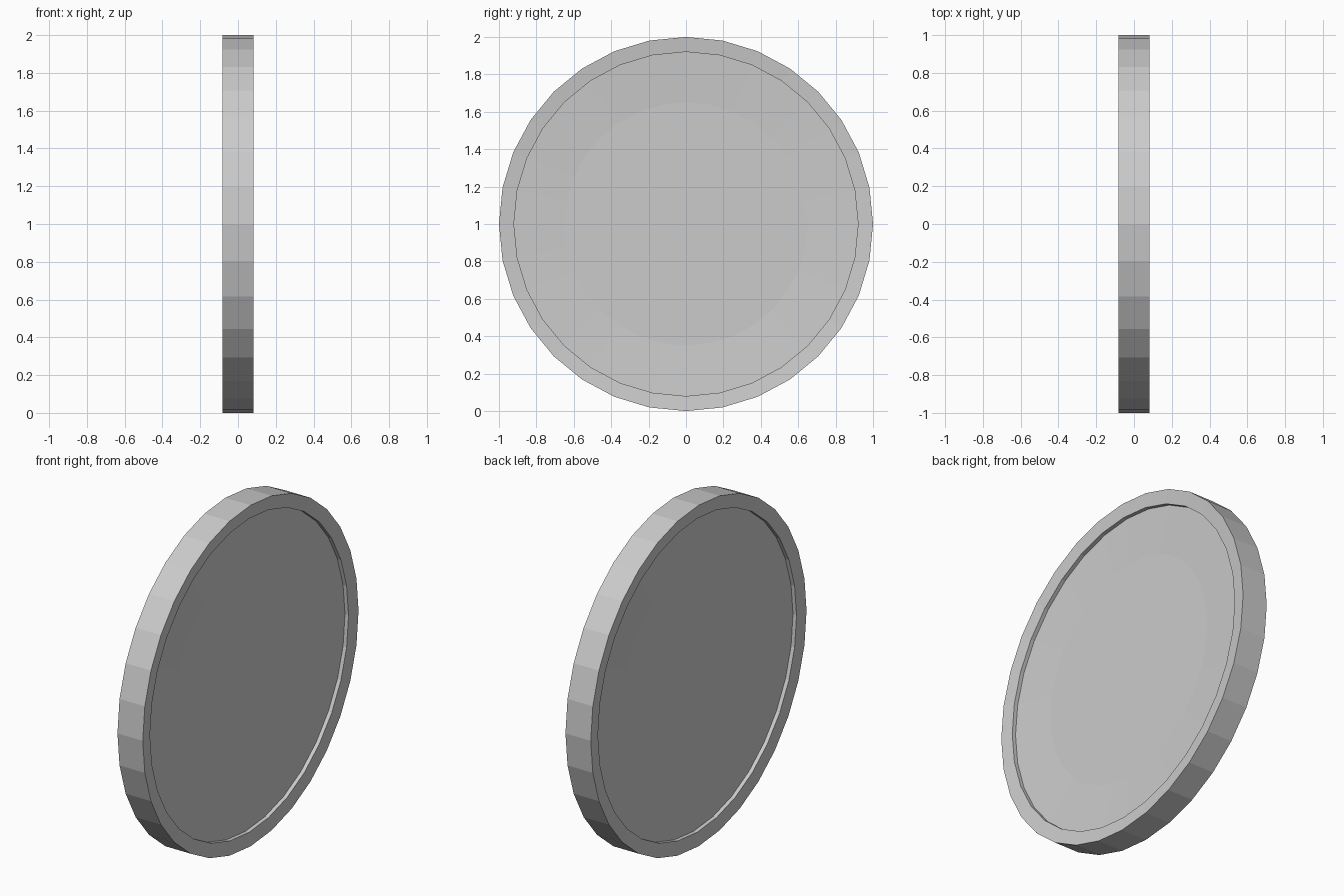
import bpy, bmesh, math

if "Cube" in bpy.data.objects:
    bpy.data.objects.remove(bpy.data.objects["Cube"])

SIDES = 32
CENTRE_Z = 1.0

# Half profile (radius, x) from the outer edge to the flat middle of one face
face = [(1.0, 0.082), (0.92, 0.073), (0.92, 0.05), (0.65, 0.035)]
profile = face[::-1] + [(r, -x) for r, x in face]

bm = bmesh.new()

# One ring of vertices per profile point, around the x axis
rings = []
for r, x in profile:
    ring = []
    for i in range(SIDES):
        a = 2 * math.pi * i / SIDES
        ring.append(bm.verts.new((x, r * math.sin(a), CENTRE_Z + r * math.cos(a))))
    rings.append(ring)

# Rim, recess walls and dished bands
for a, b in zip(rings, rings[1:]):
    for i in range(SIDES):
        j = (i + 1) % SIDES
        bm.faces.new((a[i], a[j], b[j], b[i]))

# Flat middle of both faces
bm.faces.new(rings[0])
bm.faces.new(rings[-1])
bmesh.ops.recalc_face_normals(bm, faces=bm.faces)

mesh = bpy.data.meshes.new("coin_disc")
bm.to_mesh(mesh)
bm.free()
bpy.context.collection.objects.link(bpy.data.objects.new("coin_disc", mesh))
